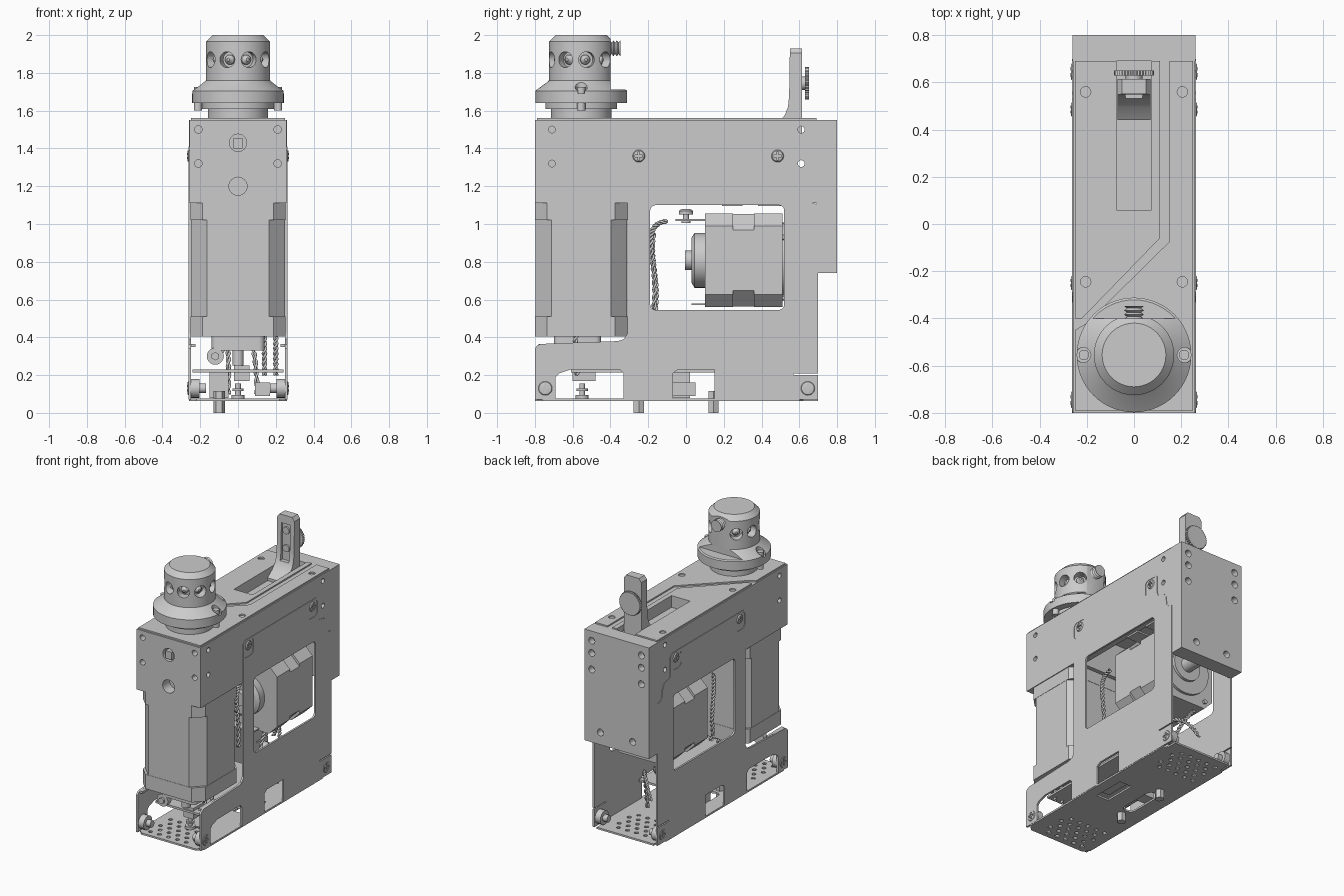
import bpy, bmesh
from math import sin, cos, pi, radians
from mathutils import Vector
from mathutils.geometry import interpolate_bezier

if "Cube" in bpy.data.objects:
    bpy.data.objects.remove(bpy.data.objects["Cube"])

AX = {'x': lambda u, v, w: (w, u, v), 'y': lambda u, v, w: (v, w, u), 'z': lambda u, v, w: (u, v, w)}


def finish(name, bm):
    bmesh.ops.recalc_face_normals(bm, faces=bm.faces)
    me = bpy.data.meshes.new(name)
    bm.to_mesh(me)
    bm.free()
    ob = bpy.data.objects.new(name, me)
    bpy.context.scene.collection.objects.link(ob)
    return ob


def prism(name, pts, axis, a, b):
    """Extrude a 2D outline: axis x takes (y,z), y takes (z,x), z takes (x,y)."""
    bm = bmesh.new()
    lo = [bm.verts.new(AX[axis](u, v, a)) for u, v in pts]
    hi = [bm.verts.new(AX[axis](u, v, b)) for u, v in pts]
    bm.faces.new(lo)
    bm.faces.new(hi)
    n = len(pts)
    for i in range(n):
        bm.faces.new((lo[i], lo[(i + 1) % n], hi[(i + 1) % n], hi[i]))
    return finish(name, bm)


def box(name, x0, x1, y0, y1, z0, z1):
    return prism(name, [(x0, y0), (x1, y0), (x1, y1), (x0, y1)], 'z', z0, z1)


def lathe(name, c, prof, axis='z', seg=32):
    """Revolve (radius, absolute position along axis) points about c."""
    bm = bmesh.new()
    rings = [[bm.verts.new(AX[axis](c[0] + r * cos(2 * pi * i / seg), c[1] + r * sin(2 * pi * i / seg), w))
              for i in range(seg)] for r, w in prof]
    for p, q in zip(rings, rings[1:]):
        for i in range(seg):
            j = (i + 1) % seg
            bm.faces.new((p[i], p[j], q[j], q[i]))
    bm.faces.new(rings[0])
    bm.faces.new(rings[-1])
    return finish(name, bm)


def cyl(name, c, r, a, b, axis='z', seg=24):
    return lathe(name, c, [(r, a), (r, b)], axis, seg)


def cut(ob, cutters):
    """Subtract a list of cutters from ob and remove them."""
    bm = bmesh.new()
    for c in cutters:
        bm.from_mesh(c.data)
        bpy.data.objects.remove(c)
    tool = finish('cutter', bm)
    tool.hide_render = True
    m = ob.modifiers.new('cut', 'BOOLEAN')
    m.operation, m.object, m.solver, m.use_self = 'DIFFERENCE', tool, 'EXACT', True
    dg = bpy.context.evaluated_depsgraph_get()
    me = bpy.data.meshes.new_from_object(ob.evaluated_get(dg))
    ob.modifiers.clear()
    ob.data = me
    bpy.data.objects.remove(tool)


def rrect(u0, u1, v0, v1, r, k=5):
    pts = []
    for q, (u, v) in enumerate([(u1 - r, v1 - r), (u0 + r, v1 - r), (u0 + r, v0 + r), (u1 - r, v0 + r)]):
        pts += [(u + r * cos((q + i / k) * pi / 2), v + r * sin((q + i / k) * pi / 2)) for i in range(k + 1)]
    return pts


def octagon(cu, cv, hu, hv, c):
    return [(cu + a * hu - a * s * c, cv + b * hv - b * (1 - s) * c)
            for a, b, s in [(1, 1, 0), (1, 1, 1), (-1, 1, 1), (-1, 1, 0), (-1, -1, 0), (-1, -1, 1), (1, -1, 1), (1, -1, 0)]]


def side_screw(name, y, z, r, s):
    ob = lathe(name, (y, z), [(r, s * .235), (r, s * .256), (r * .8, s * .266), (r * .4, s * .269)], 'x', 20)
    a, b = sorted((s * .258, s * .28))
    w, h = r * .14, r * .6
    cut(ob, [box('c', a, b, y - w, y + w, z - h, z + h), box('c', a, b, y - h, y + h, z - w, z + w)])


def wire_pair(name, p0, h0, h1, p1, turns):
    n = turns * 8
    path = interpolate_bezier(Vector(p0), Vector(h0), Vector(h1), Vector(p1), n + 1)
    for k in (0, 1):
        cu = bpy.data.curves.new(name, 'CURVE')
        cu.dimensions, cu.bevel_depth, cu.bevel_resolution = '3D', .007, 1
        sp = cu.splines.new('POLY')
        sp.points.add(n)
        for i, p in enumerate(path):
            t = (path[min(i + 1, n)] - path[max(i - 1, 0)]).normalized()
            d = t.cross(Vector((1, 0, 0))).normalized()
            a = i * pi / 4 + k * pi
            q = p + .008 * (Vector((1, 0, 0)) * cos(a) + d * sin(a))
            sp.points[i].co = (*q, 1)
        bpy.context.scene.collection.objects.link(bpy.data.objects.new(name, cu))


# Head block, hollow underneath, with drilled holes
head = box('head_block', -.258, .258, -.8, .7, 1.11, 1.55)
c = [cyl('c', (y, z), .018, -.3, .3, 'x', 16) for y in (.61,) for z in (1.32, 1.5)]
c += [cyl('c', (y, z), .018, s * .2, s * .3, 'x', 16) for y in (-.71,) for z in (1.32, 1.5) for s in (-1, 1)]
c += [cyl('c', (z, x), .02, -.85, -.74, 'y', 16) for x in (-.21, .21) for z in (1.32, 1.5)]
c += [cyl('c', (1.43, 0), .046, -.85, -.7, 'y'), cyl('c', (1.2, 0), .048, -.85, -.72, 'y')]
c += [box('c', -.075, .075, .06, .705, 1.475, 1.6), box('c', -.2, .2, -.28, .55, 1.0, 1.36)]
cut(head, c)
box('front_key', -.025, .025, -.8, -.69, 1.40, 1.455)

# Back block, hangs lower than the head
back = box('back_block', -.26, .26, .69, .8, .74, 1.55)
c = [cyl('c', (z, s * .2), .025, .75, .85, 'y', 16) for s in (-1, 1) for z in (1.48, 1.39, 1.27)]
c += [cyl('c', (.83, s * .13), .025, .75, .85, 'y', 16) for s in (-1, 1)]
cut(back, c)

# Two top plates with a diagonal groove between them
left = prism('top_plate_left', [(-.25, .69), (.11, .69), (.11, -.06), (-.22, -.4), (-.25, -.4)], 'z', 1.545, 1.56)
right = prism('top_plate_right', [(.15, .69), (.25, .69), (.25, -.79), (-.25, -.79), (-.25, -.45),
                                  (-.2, -.42), (.15, -.075)], 'z', 1.545, 1.56)
cut(left, [box('c', -.075, .075, .06, .705, 1.5, 1.6)]
    + [cyl('c', (-.205, y), .022, 1.5, 1.6) for y in (.56, -.245)])
cut(right, [cyl('c', (.205, y), .022, 1.5, 1.6) for y in (.56, -.245)])

# Turret knob with flat back, ring of holes and set screw
T = (0, -.555)
turret = lathe('turret_knob', T, [(.16, 1.55), (.16, 1.61), (.19, 1.61), (.19, 1.64), (.243, 1.64), (.243, 1.705),
                                  (.175, 1.755), (.17, 1.76), (.17, 1.965), (.135, 2.0)], seg=56)
c = [box('c', -.3, .3, -.4, -.2, 1.712, 2.1)]
for deg in (-140, -100, -60, -20, 20, 60, 100, 140):
    h = cyl('c', (1.87, 0), .042, -.25, -.115, 'y', 20)
    a = radians(deg)
    for v in h.data.vertices:
        x, y, z = v.co
        v.co = (x * cos(a) - y * sin(a), T[1] + x * sin(a) + y * cos(a), z)
    c.append(h)
    pin = lathe('turret_pin', (1.87, 0), [(.026, -.11), (.026, -.13), (.008, -.15)], 'y', 16)
    pin.location, pin.rotation_euler = (0, T[1], 0), (0, 0, a)
c += [cyl('c', (s * .215, T[1]), .032, 1.69, 1.8, seg=20) for s in (-1, 1)]
cut(turret, c)
for s in (-1, 1):
    cyl('flange_screw', (s * .212, T[1]), .022, 1.60, 1.725, seg=16)
thread = [(.03 if i % 2 else .042, -.42 + i * .009) for i in range(9)]
lathe('set_screw', (1.93, 0), thread, 'y', 20)

# Lever post curving out of the slot, with groove and knurled thumb wheel
lever = prism('lever_post', [(.615, 1.48), (.615, 1.93), (.55, 1.93), (.546, 1.68), (.54, 1.62), (.525, 1.58),
                             (.495, 1.54), (.44, 1.5), (.44, 1.48)], 'x', -.07, .07)
cut(lever, [prism('c', [(1.96, s * .03), (1.89, s * .08), (1.96, s * .08)], 'y', .5, .7) for s in (-1, 1)]
    + [box('c', -.035, .035, .4, .562, 1.6, 1.87)])
for z in (1.69, 1.82):
    cyl('lever_screw', (z, 0), .026, .55, .57, 'y', 16)
cyl('wheel_hub', (1.745, 0), .035, .61, .64, 'y')
prism('thumb_wheel', [(1.745 + (.086 if i % 2 else .08) * cos(i * pi / 36), (.086 if i % 2 else .08) * sin(i * pi / 36))
                      for i in range(72)], 'y', .63, .65)

# Sheet side covers with window, step and ear screws
outline = [(-.8, .07), (-.69, .07), (-.69, .19), (-.67, .21), (-.61, .23), (-.35, .23), (-.33, .21), (-.33, .07), (-.07, .07),
           (-.07, .21), (-.04, .23), (.15, .23), (.15, .07), (.7, .07), (.7, 1.105), (.67, 1.11), (.65, 1.13),
           (.64, 1.2), (.62, 1.225), (.56, 1.24), (.55, 1.27), (.55, 1.39), (.53, 1.41), (-.29, 1.41), (-.31, 1.39),
           (-.31, .42), (-.33, .39), (-.36, .38), (-.77, .365), (-.79, .355), (-.8, .34)]
for s in (-1, 1):
    cover = prism('side_cover', outline, 'x', s * .248, s * .262)
    c = [prism('c', rrect(-.19, .52, .545, 1.1, .03), 'x', s * .2, s * .3)]
    c += [prism('c', rrect(y - .055, y + .055, 1.28, 1.4, .03), 'x', s * .259, s * .3) for y in (-.25, .485)]
    c += [box('c', *sorted((s * .2, s * .3)), .57, .72, .2, .208)]
    cut(cover, c)
    for y, z, r in ((-.25, 1.36, .035), (.485, 1.36, .035), (-.745, .13, .042), (.645, .13, .042)):
        side_screw('cover_screw', y, z, r, s)
        if z < .5:
            cyl('screw_nut', (y, z), .05, s * .205, s * .25, 'x', 20)
            cyl('screw_end', (y, z), .025, s * .17, s * .21, 'x', 12)
    box('cover_tab', *sorted((s * .225, s * .25)), -.78, -.6, .35, .365)

# Bottom plate with perforations, connector slot and terminal opening
floor = prism('bottom_plate', [(-.26, -.76), (-.22, -.8), (.22, -.8), (.26, -.76), (.26, .6), (.23, .62), (.23, .7),
                               (-.23, .7), (-.23, .62), (-.26, .6)], 'z', .062, .075)
c = [cyl('c', (-.18 + .072 * i + (.036 if j % 2 else 0), y0 + .058 * j), .015, 0, .1, seg=10)
     for y0 in (-.75, .39) for j in range(5) for i in range(5)]
c += [prism('c', rrect(-.145, -.055, -.2, .1, .04), 'z', 0, .1), box('c', .08, .18, -.17, .07, 0, .1)]
cut(floor, c)
for y in (-.25, .145):
    cyl('hex_foot', (-.1, y), .031, 0, .115, seg=6)
box('plug_connector', -.15, -.05, -.07, .02, .08, .215)
box('terminal_block', .09, .17, -.15, .05, .09, .16)
box('circuit_board', -.24, .24, -.61, .2, .215, .23)
lathe('ground_post', (0, -.55), [(.035, .075), (.035, .095), (.015, .095), (.015, .115), (.03, .115), (.03, .128),
                                 (.015, .128), (.015, .155)], seg=16)
box('board_connector', -.02, .06, -.6, -.48, .17, .25)


# Chamfered stepper motors: upright at the front, lying in the window
def motor(name, axis, c, hu, hv, a, b, d, e):
    prism(name + '_cap', octagon(*c, hu, hv, .065), axis, a, b)
    prism(name + '_stack', octagon(*c, hu - .002, hv - .002, .085), axis, b, d)
    prism(name + '_cap', octagon(*c, hu, hv, .065), axis, d, e)


motor('front_motor', 'z', (0, -.555), .252, .245, .405, .51, 1.02, 1.11)
motor('inner_motor', 'y', (.8075, 0), .247, .245, .10, .25, .36, .51)
prism('motor_plug', rrect(-.14, .14, -.7, -.45, .03), 'z', .33, .41)
cyl('motor_tail', (0, -.6), .03, .25, .34, seg=16)
cyl('motor_washer', (.3, -.12), .045, -.7, -.66, 'y', 20)
cyl('motor_washer_bolt', (.3, -.12), .022, -.715, -.66, 'y', 6)
lathe('inner_motor_end', (.8075, 0), [(.12, .03), (.145, .045), (.145, .105)], 'y', 40)
cyl('inner_motor_hub', (.8075, 0), .052, -.005, .04, 'y')
lathe('inner_motor_boss', (.8075, 0), [(.2, .505), (.2, .53), (.11, .53), (.11, .55), (.05, .55), (.05, .68)], 'y', 36)
for x in (-.18, .18):
    for z in (.61, .93):
        cyl('motor_bolt', (z, x), .015, .5, .525, 'y', 12)

# Small bracket, screw and belt bars seen through the window
box('window_bracket', -.1, .1, -.055, .1, 1.015, 1.027)
box('lower_bracket', -.1, .1, .03, .12, .57, .58)
lathe('bracket_screw', (0, 0), [(.025, 1.005), (.025, 1.027), (.015, 1.027), (.015, 1.05), (.038, 1.05),
                                (.038, 1.07), (.02, 1.08)], seg=16)
for y0, y1 in ((.19, .3), (.38, .52)):
    box('belt_bar', -.22, .22, y0, y1, 1.094, 1.106)

# Twisted wires
for x in (.14, .2):
    wire_pair('motor_wire', (x, -.58, .42), (x, -.6, .35), (x, -.56, .28), (x, -.58, .2), 4)
wire_pair('window_wire', (.12, -.1, 1.015), (.12, -.26, 1.0), (.12, -.14, .8), (.12, -.17, .55), 9)
wire_pair('window_wire', (-.1, -.17, .95), (-.1, -.2, .8), (-.1, -.13, .7), (-.1, -.17, .5), 8)
wire_pair('rear_wire', (.1, .3, .1), (.1, .35, .5), (.0, .5, .5), (-.1, .55, .3), 9)
wire_pair('rear_wire', (-.05, .3, .1), (-.05, .3, .4), (-.05, .45, .45), (-.1, .5, .52), 8)

# Smooth the round parts, keep corners sharp
for ob in bpy.context.scene.objects:
    ob.select_set(ob.type == 'MESH')
bpy.context.view_layer.objects.active = head
bpy.ops.object.shade_smooth_by_angle(angle=radians(30))
